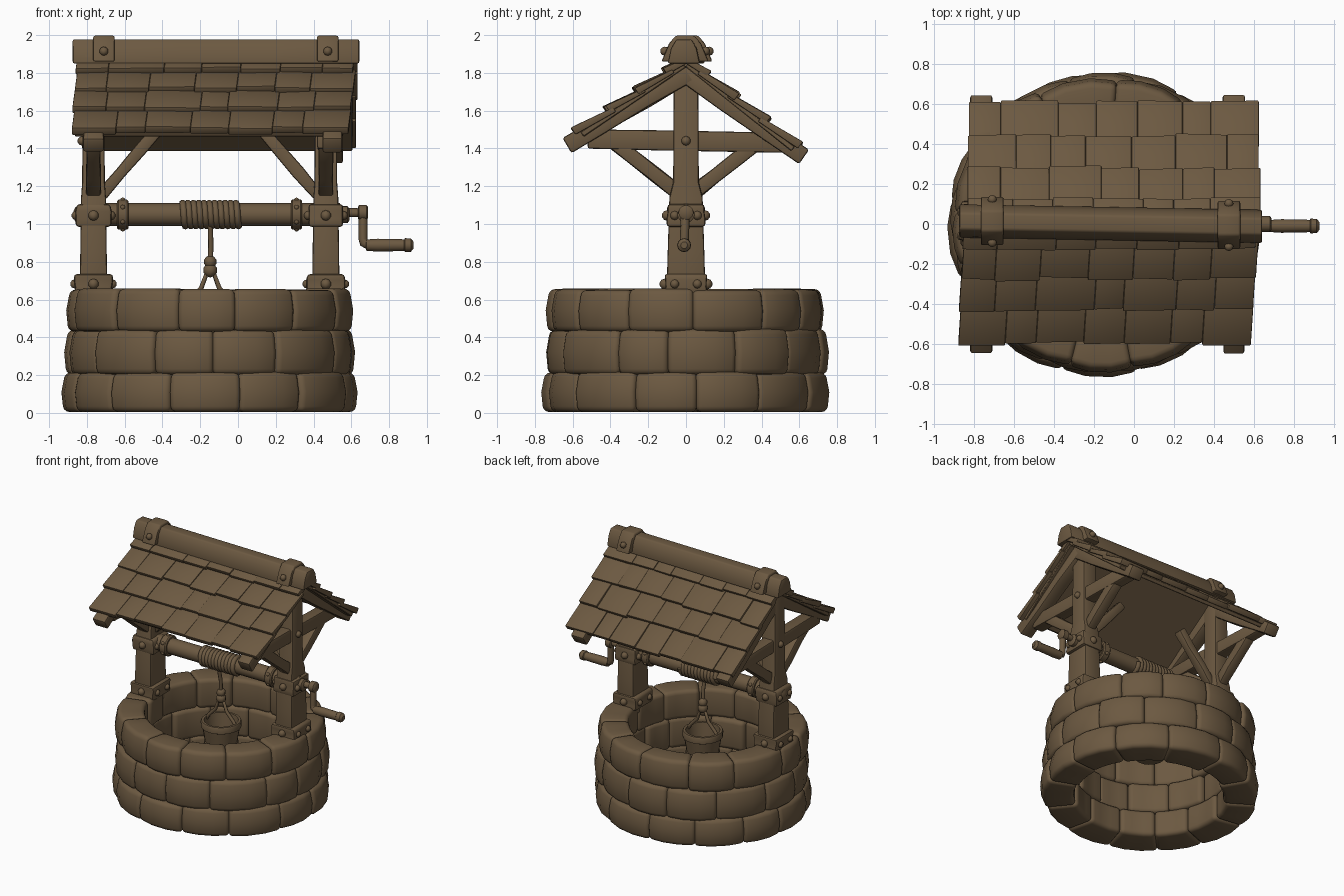
import bpy, bmesh, math, random
from mathutils import Vector, Matrix

if "Cube" in bpy.data.objects:
    bpy.data.objects.remove(bpy.data.objects["Cube"])

random.seed(4)
CX = -0.147                     # well axis
POSTS = (-0.765, 0.465)

mat = bpy.data.materials.new("weathered_brown")
mat.diffuse_color = (0.150, 0.100, 0.053, 1)
mat.use_nodes = True
mat.node_tree.nodes["Principled BSDF"].inputs["Base Color"].default_value = mat.diffuse_color


def jit(a):
    return random.uniform(-a, a)


def loft(bm, loops, bevel=0.0, segs=2, closed=False):
    """Skin a list of point loops, cap the ends and round the sharp edges."""
    rows = [[bm.verts.new(p) for p in lp] for lp in loops]
    n = len(rows[0])
    pairs = list(zip(rows, rows[1:])) + ([(rows[-1], rows[0])] if closed else [])
    faces = [bm.faces.new((a[i], a[(i + 1) % n], b[(i + 1) % n], b[i]))
             for a, b in pairs for i in range(n)]
    if not closed:
        faces += [bm.faces.new(rows[0][::-1]), bm.faces.new(rows[-1])]
    bmesh.ops.recalc_face_normals(bm, faces=faces)
    if bevel:
        edges = [e for e in {e for f in faces for e in f.edges} if e.calc_face_angle(0) > 0.7]
        bmesh.ops.bevel(bm, geom=edges, offset=bevel, segments=segs, profile=0.5,
                        affect='EDGES', clamp_overlap=True)


def finish(name, bm, angle=40):
    me = bpy.data.meshes.new(name)
    bm.to_mesh(me)
    bm.free()
    me.materials.append(mat)
    me.polygons.foreach_set("use_smooth", [True] * len(me.polygons))
    me.set_sharp_from_angle(angle=math.radians(angle))
    ob = bpy.data.objects.new(name, me)
    bpy.context.collection.objects.link(ob)
    return ob


def beam(bm, p, q, w, h, bevel=0.012, up=(0, 0, 1), wob=0.004):
    """Slightly uneven timber from p to q."""
    p, q = Vector(p), Vector(q)
    d = (q - p).normalized()
    s = d.cross(Vector(up)).normalized()
    u = s.cross(d)
    loops = []
    for t in (0, 0.35, 0.7, 1):
        c, a, b = p.lerp(q, t), w / 2 + jit(wob), h / 2 + jit(wob)
        loops.append([c + s * a * i + u * b * j for i, j in ((-1, -1), (1, -1), (1, 1), (-1, 1))])
    loft(bm, loops, bevel)


def turned_x(bm, prof, y, z, n=16):
    """Round part along x from (x, radius) pairs."""
    loft(bm, [[(x, y + r * math.cos(k * math.tau / n), z + r * math.sin(k * math.tau / n))
               for k in range(n)] for x, r in prof])


def bolt(bm, p, r=0.024):
    bmesh.ops.create_uvsphere(bm, u_segments=8, v_segments=5, radius=r,
                              matrix=Matrix.Translation(p))


def tube(name, pts, r):
    cu = bpy.data.curves.new(name, 'CURVE')
    cu.dimensions = '3D'
    cu.bevel_depth, cu.bevel_resolution, cu.use_fill_caps = r, 2, True
    sp = cu.splines.new('POLY')
    sp.points.add(len(pts) - 1)
    for s, p in zip(sp.points, pts):
        s.co = (*p, 1)
    sp.use_smooth = True
    cu.materials.append(mat)
    bpy.context.collection.objects.link(bpy.data.objects.new(name, cu))


# Stone wall: three rings of rounded blocks, slightly wider along x
N = 13
for name, z0, z1, r, off in (("bottom_stone_ring", 0.005, 0.214, 0.757, 0.5),
                             ("middle_stone_ring", 0.203, 0.440, 0.745, 0.05),
                             ("top_stone_ring", 0.430, 0.655, 0.733, 0.45)):
    bm = bmesh.new()
    cuts = [(k + off + jit(0.13)) * math.tau / N - math.pi / 2 for k in range(N)]
    cuts.append(cuts[0] + math.tau)
    for a0, a1 in zip(cuts, cuts[1:]):
        ro, ri, top = r + jit(0.009), 0.525 + jit(0.015), z1 + jit(0.004)
        loops = []
        for t in (0, 1 / 3, 2 / 3, 1):
            a = a0 - 0.004 + (a1 - a0 + 0.008) * t
            o = ro - (0.012 if t in (0, 1) else 0)
            mid = (z0 + top) / 2
            sec = ((ri, z0), (ri, top), (o - 0.012, top), (o + 0.008, mid), (o - 0.003, z0))
            loops.append([(CX + 1.03 * q * math.cos(a), q * math.sin(a), z) for q, z in sec])
        loft(bm, loops, 0.03, 3)
    finish(name, bm, 50)

# Posts, base and axle brackets with bolts
for px, side in zip(POSTS, ("left", "right")):
    inward = 1 if px < 0 else -1
    bm = bmesh.new()
    loft(bm, [[(px + i * a, j * b, z) for i, j in ((-1, -1), (1, -1), (1, 1), (-1, 1))]
              for z, a, b in ((0.58, .074, .105), (0.85, .07, .097), (1.14, .066, .088),
                              (1.22, .06, .068), (1.9, .056, .064))], 0.012)
    finish(side + "_post", bm)

    bm = bmesh.new()
    for z0, z1, w, d in ((0.63, 0.735, 0.20, 0.225), (0.985, 1.105, 0.185, 0.20)):
        beam(bm, (px, 0, z0), (px, 0, z1), w, d, 0.016, up=(0, 1, 0))
        zm = (z0 + z1) / 2
        for s in (-1, 1):
            bolt(bm, (px, s * d / 2, zm), 0.028)
            for y in (-0.06, 0.06):
                bolt(bm, (px + s * w / 2, y, zm))
    finish(side + "_post_brackets", bm)

    # Roof truss: rafters, tie and braces
    bm = bmesh.new()
    rx = px if px < 0 else px + 0.035
    beam(bm, (rx, 0.02, 1.80), (rx, -0.63, 1.415), 0.105, 0.09)
    beam(bm, (rx, -0.02, 1.80), (rx, 0.625, 1.355), 0.105, 0.09)
    finish(side + "_rafters", bm)
    bm = bmesh.new()
    beam(bm, (px, -0.52, 1.45), (px, 0.52, 1.43), 0.09, 0.10)
    bolt(bm, (px - inward * 0.06, 0, 1.44), 0.025)
    finish(side + "_tie_beam", bm)
    bm = bmesh.new()
    for s in (-1, 1):
        beam(bm, (px, s * 0.04, 1.165), (px, s * 0.39, 1.44), 0.075, 0.08)
    beam(bm, (px + inward * 0.04, 0, 1.15), (px + inward * 0.34, 0, 1.50), 0.065, 0.065)
    finish(side + "_braces", bm)

# Shingled roof slopes
for name, s, B, skew, xl in (("front", -1, (0, -0.592, 1.50), -0.04, -0.845),
                             ("back", 1, (0, 0.612, 1.418), 0.0, -0.835)):
    A, B = Vector((0, s * 0.03, 1.875)), Vector(B)
    D = B - A
    nrm = Vector((0, -D.z * s, D.y * s)).normalized()

    def P(x, t, n):
        return A + D * t + nrm * n + Vector((x + skew * t, 0, 0))

    bm = bmesh.new()
    loft(bm, [[P(x, t, n) for t, n in ((0, -.055), (0, -.028), (.97, -.028), (.97, -.06))]
              for x in (xl + 0.02, xl + 1.44)], 0.005, 1)
    finish(name + "_roof_deck", bm)

    bm = bmesh.new()
    bounds = (-0.05, 0.16, 0.43, 0.71, 1.0)
    for t0, t1 in zip(bounds, bounds[1:]):
        xs = [xl + 1.465 * (k + (jit(0.22) if 0 < k < 7 else jit(0.04))) / 7 for k in range(8)]
        for x0, x1 in zip(xs, xs[1:]):
            b, up = t1 + jit(0.015), jit(0.005)
            tt = t0 - 0.06
            loops = []
            for x, e in ((x0, jit(0.004)), (x1, jit(0.004))):
                loops.append([P(x, tt, -0.045), P(x, tt, -0.02 + e),
                              P(x, b + e, 0.012 + up + e), P(x, b + e, -0.030 + up)])
            loft(bm, loops, 0.006)
    finish(name + "_shingles", bm)

# Ridge beam with clamps
bm = bmesh.new()
ridge = ((-.085, 1.85), (-.068, 1.93), (-.04, 1.978), (.04, 1.978), (.068, 1.93), (.085, 1.85))
loft(bm, [[(x, y + dy, z) for y, z in ridge]
          for x, dy in ((-0.875, 0.015), (-0.3, 0.005), (0.2, -0.004), (0.642, -0.012))], 0.01)
finish("ridge_beam", bm)
bm = bmesh.new()
for x, dy in ((-0.71, 0.015), (0.475, -0.005)):
    cap = ((-.125, 1.86), (-.085, 1.955), (-.05, 1.997), (.05, 1.997), (.085, 1.955), (.125, 1.86))
    loft(bm, [[(x + i * 0.057, y + dy, z) for y, z in cap] for i in (-1, 1)], 0.01)
    for s in (-1, 1):
        bolt(bm, (x, dy + s * 0.108, 1.915), 0.024)
finish("ridge_clamps", bm)

# Axle with collars and end caps
bm = bmesh.new()
turned_x(bm, ((-0.87, .02), (-0.86, .04), (-0.82, .045), (-0.82, .06), (0.54, .06),
              (0.545, .045), (0.58, .045), (0.59, .03)), 0, 1.05)
finish("axle", bm)
bm = bmesh.new()
for x in (-0.61, 0.31):
    turned_x(bm, ((x - .03, .055), (x - .03, .072), (x - .022, .08), (x + .022, .08),
                  (x + .03, .072), (x + .03, .055)), 0, 1.05)
    for k in range(6):
        bolt(bm, (x, .076 * math.sin(k * math.pi / 3), 1.05 + .076 * math.cos(k * math.pi / 3)), 0.014)
finish("axle_collars", bm)

# Crank
tube("crank_arm", ((0.57, 0, 1.06), (0.64, 0, 1.06), (0.658, -.003, 1.05), (0.662, -.005, 1.03),
                   (0.662, -.008, 0.92), (0.666, -.01, 0.90), (0.69, -.01, 0.89)), 0.024)
bm = bmesh.new()
turned_x(bm, ((0.675, .015), (0.68, .03), (0.74, .034), (0.88, .031), (0.885, .037),
              (0.915, .035), (0.93, .018)), -0.01, 0.888, 12)
turned_x(bm, ((0.635, .03), (0.64, .04), (0.68, .04), (0.688, .03)), 0, 1.06, 12)
finish("crank_handle", bm)

# Rope: winding, hanging length, knot
turns = 11
tube("rope_winding", [(-0.30 + 0.31 * k / (turns * 14), 0.062 * math.cos(k * math.tau / 14),
                       1.05 + 0.062 * math.sin(k * math.tau / 14)) for k in range(turns * 14 + 1)], 0.018)
tube("hanging_rope", ((CX, -0.03, 1.0), (CX + .003, -0.01, 0.9), (CX, 0, 0.74)), 0.014)
bm = bmesh.new()
bolt(bm, (CX, 0, 0.80), 0.034)
bolt(bm, (CX, 0, 0.755), 0.038)
finish("rope_knot", bm)

# Bucket with hoops and bail
bm = bmesh.new()
prof = ((.001, .35), (.108, .35), (.114, .39), (.122, .395), (.123, .42), (.118, .425), (.135, .53),
        (.145, .535), (.147, .575), (.142, .585), (.124, .585), (.10, .38), (.001, .38))
loft(bm, [[(CX + r * math.cos(a), r * math.sin(a), z) for r, z in prof]
          for a in (k * math.tau / 20 for k in range(20))], closed=True)
finish("bucket", bm)
tube("bucket_bail", ((CX - .135, 0, .555), (CX - .105, 0, .60), (CX - .048, 0, .66), (CX - .018, 0, .74),
                     (CX + .018, 0, .74), (CX + .048, 0, .66), (CX + .105, 0, .60), (CX + .135, 0, .555)), 0.013)
